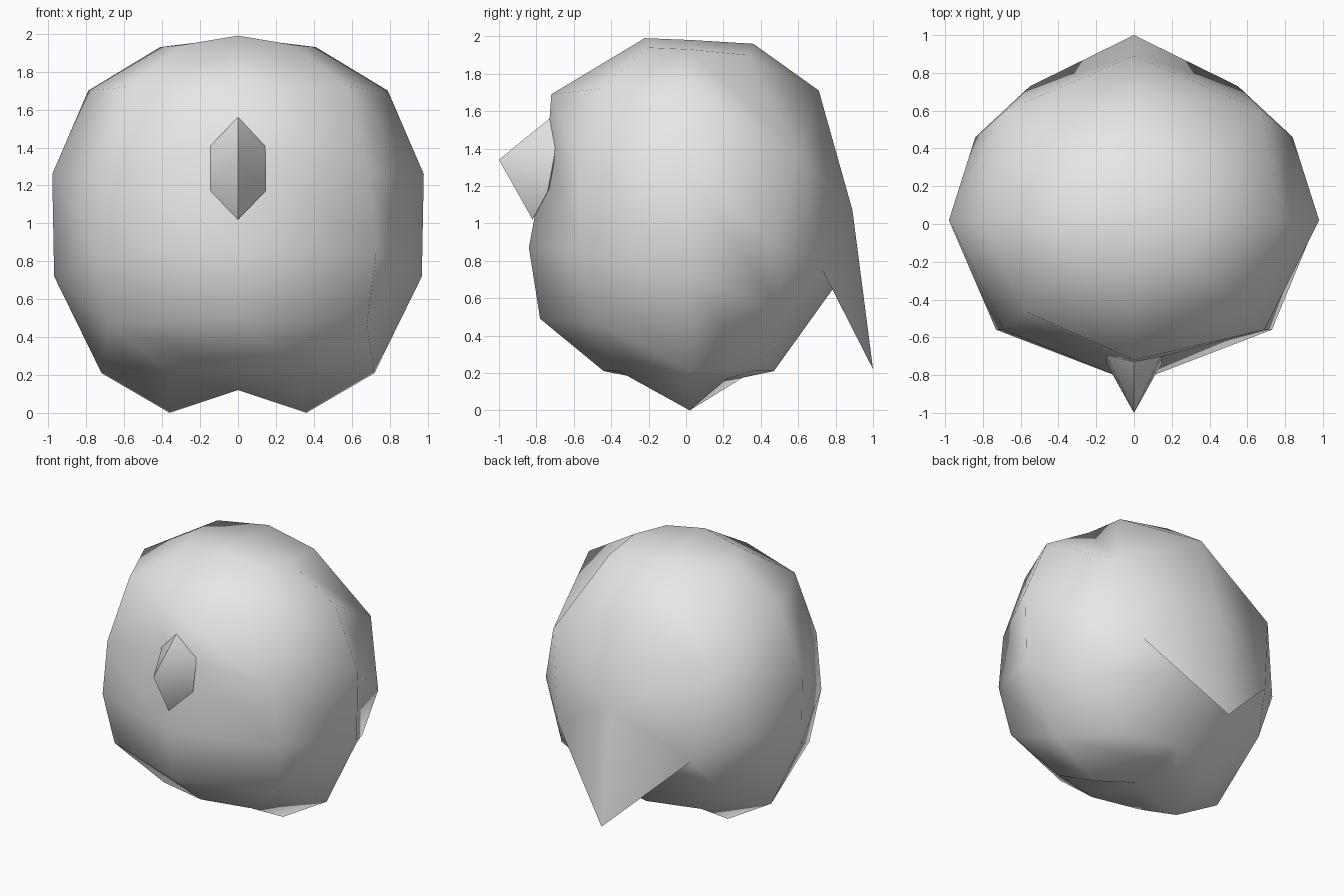
import bpy, bmesh, math

cube = bpy.data.objects.get("Cube")
if cube:
    bpy.data.objects.remove(cube, do_unlink=True)

grey = bpy.data.materials.new("plain_grey")
grey.use_nodes = True
grey.diffuse_color = (0.8, 0.8, 0.8, 1)
grey.node_tree.nodes["Principled BSDF"].inputs["Base Color"].default_value = (0.8, 0.8, 0.8, 1)


def finish(name, bm, angle):
    """Turn a bmesh into a shaded, coloured object."""
    bmesh.ops.remove_doubles(bm, verts=bm.verts, dist=0.0005)
    bmesh.ops.recalc_face_normals(bm, faces=bm.faces)
    mesh = bpy.data.meshes.new(name)
    bm.to_mesh(mesh)
    bm.free()
    mesh.materials.append(grey)
    ob = bpy.data.objects.new(name, mesh)
    bpy.context.scene.collection.objects.link(ob)
    bpy.ops.object.select_all(action='DESELECT')
    ob.select_set(True)
    bpy.context.view_layer.objects.active = ob
    bpy.ops.object.shade_smooth_by_angle(angle=math.radians(angle))
    return ob


# Body columns on the left half, from top to bottom
front = [(0, -.22, 1.99), (0, -.72, 1.69), (0, -.74, 1.41), (0, -.84, .87), (0, -.78, .49), (0, -.44, .21)]
front_side = [(.30, -.20, 1.94), (.58, -.46, 1.72), (.69, -.56, 1.26), (.73, -.56, .85), (.68, -.49, .47), (.36, -.36, .21)]
side = [(.41, .02, 1.93), (.79, .02, 1.70), (.98, .02, 1.26), (.97, .02, .72), (.72, .02, .21), (.36, .02, 0)]
back_side = [(.40, .33, 1.90), (.68, .60, 1.37), (.84, .46, .91), (.66, .53, .50), (.38, .36, .21), (.20, .22, .17)]
back = [(0, .36, 1.96), (0, .71, 1.71), (0, .89, 1.07), (0, .80, .67), (0, .47, .21), (0, .28, .17)]
columns = [front, front_side, side, back_side, back]
crown, belly = (0, .03, 1.98), (0, .02, .12)
tail_corner, tail_tip = (.55, .73, .75), (0, 1.0, .22)

faces = []
for c in range(4):
    a, b = columns[c], columns[c + 1]
    faces += [(crown, a[0], b[0]), (belly, b[5], a[5])]
    for r in range(5):
        if c == 3 and r in (1, 2):
            continue  # the tail grows here
        faces.append((a[r], a[r + 1], b[r + 1], b[r]))

# Pointed tail flap drawn out of the back
faces += [
    (back_side[1], back[2], back[1]),
    (back_side[1], back_side[2], tail_corner),
    (back_side[1], tail_corner, back[2]),
    (tail_corner, tail_tip, back[2]),
    (tail_corner, back[3], tail_tip),
    (back_side[2], back_side[3], back[3], tail_corner),
]

# Build both halves and weld them along the middle
bm = bmesh.new()
for s in (1, -1):
    cache = {}
    for f in faces:
        vs = []
        for p in f:
            if p not in cache:
                cache[p] = bm.verts.new((s * p[0], p[1], p[2]))
            vs.append(cache[p])
        bm.faces.new(vs if s == 1 else vs[::-1])
finish("body", bm, 80)

# Beak: six-sided cone set into the face
bm = bmesh.new()
rim = [(0, -.73, 1.56), (.145, -.695, 1.41), (.145, -.74, 1.17),
       (0, -.82, 1.02), (-.145, -.74, 1.17), (-.145, -.695, 1.41)]
ring = [bm.verts.new(p) for p in rim]
tip = bm.verts.new((0, -1.0, 1.34))
root = bm.verts.new((0, -.66, 1.30))
for i in range(6):
    j = (i + 1) % 6
    bm.faces.new((ring[i], ring[j], tip))
    bm.faces.new((ring[j], ring[i], root))
finish("beak", bm, 80)
